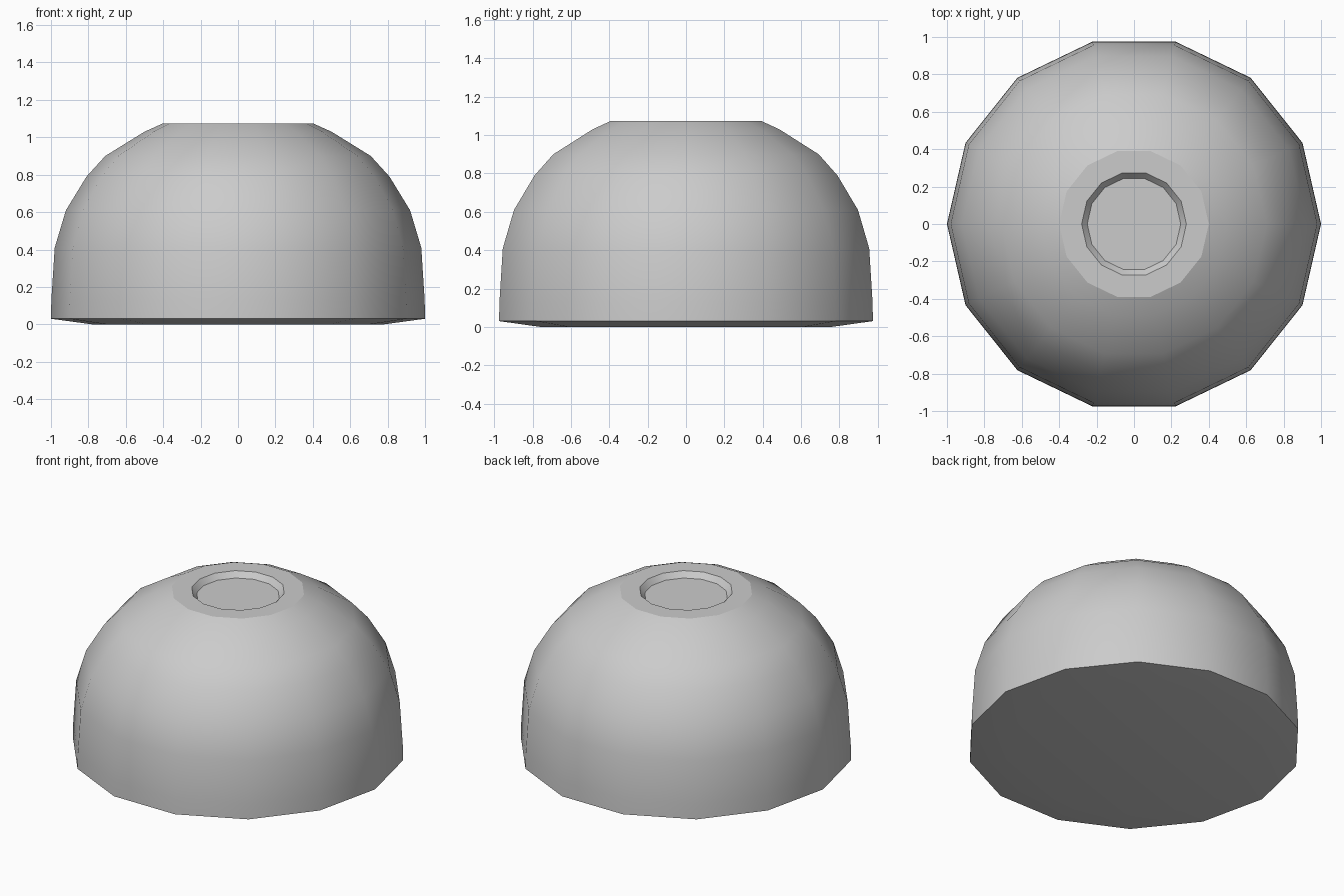
import bpy, bmesh, math

if "Cube" in bpy.data.objects:
    bpy.data.objects.remove(bpy.data.objects["Cube"])

SIDES = 14
TOP_R = 0.40

# Profile (radius, z) from the underside, up the dome, into the top recess
PROFILE = [(0.78, 0.0), (1.0, 0.03), (0.998, 0.13), (0.98, 0.41), (0.92, 0.61),
           (0.81, 0.79), (0.71, 0.90), (0.50, 1.03), (TOP_R, 1.075),
           (0.28, 1.075), (0.25, 1.04)]

bm = bmesh.new()
rings = []
for r, z in PROFILE:
    rings.append([bm.verts.new((r * math.cos(2 * math.pi * i / SIDES),
                                r * math.sin(2 * math.pi * i / SIDES), z))
                  for i in range(SIDES)])

# Walls between neighbouring rings
for low, high in zip(rings, rings[1:]):
    for i in range(SIDES):
        j = (i + 1) % SIDES
        bm.faces.new((low[i], low[j], high[j], high[i]))

# Underside and recess floor
bm.faces.new(rings[0][::-1])
bm.faces.new(rings[-1])
bmesh.ops.recalc_face_normals(bm, faces=bm.faces)

# Smooth dome with crisp edges at the flat top, recess and base
crisp = [1, 8, 9, 10]
for f in bm.faces:
    f.smooth = True
for k in crisp:
    for i in range(SIDES):
        bm.edges.get((rings[k][i], rings[k][(i + 1) % SIDES])).smooth = False

mesh = bpy.data.meshes.new("dome")
bm.to_mesh(mesh)
bm.free()
dome = bpy.data.objects.new("dome", mesh)
bpy.context.collection.objects.link(dome)
